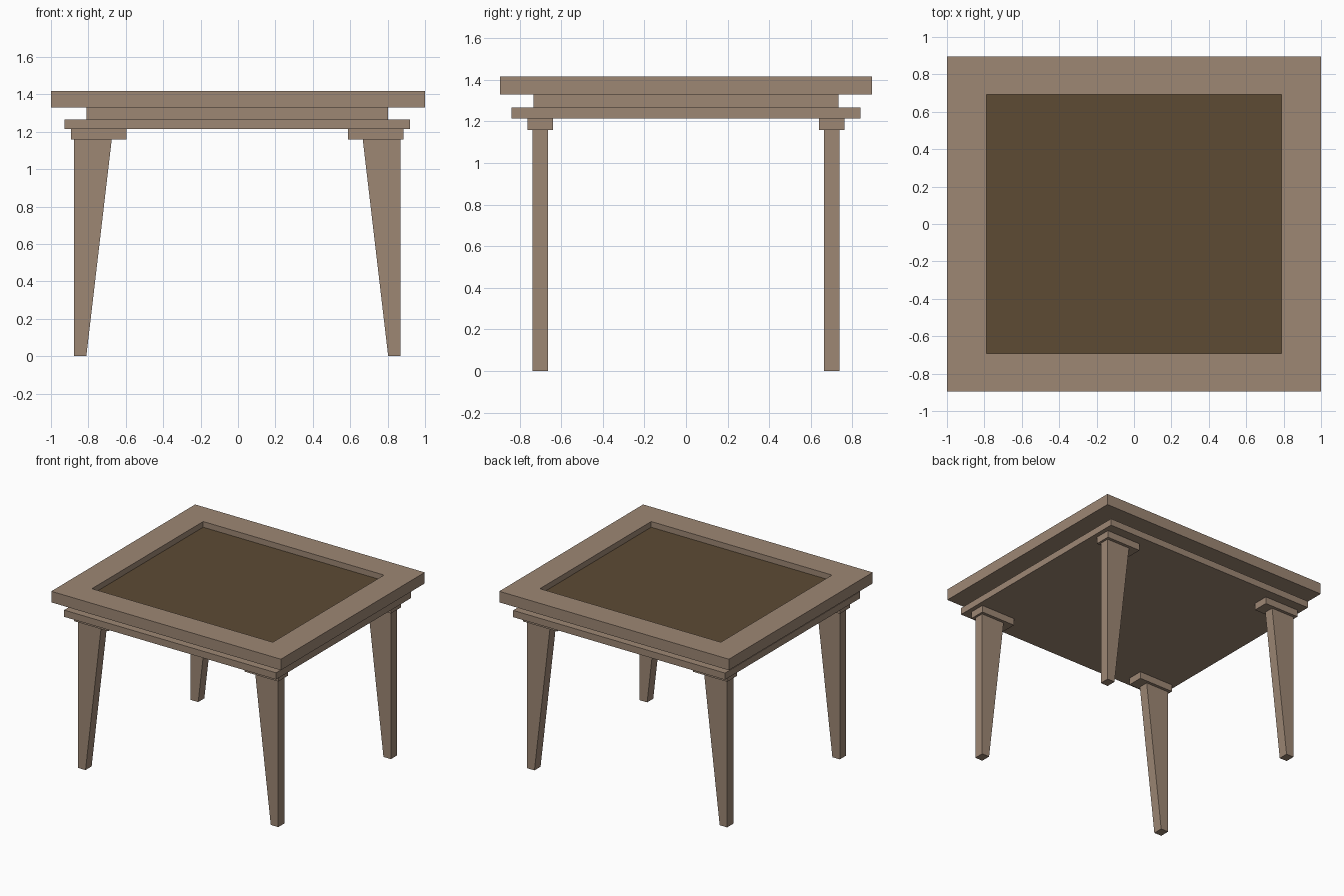
import bpy, bmesh

if "Cube" in bpy.data.objects:
    bpy.data.objects.remove(bpy.data.objects["Cube"])

def material(name, rgb):
    m = bpy.data.materials.new(name)
    m.diffuse_color = (*rgb, 1)
    m.use_nodes = True
    m.node_tree.nodes["Principled BSDF"].inputs["Base Color"].default_value = m.diffuse_color
    return m

WOOD = material("light wood", (0.337, 0.242, 0.175))
DARK = material("dark inlay", (0.109, 0.069, 0.034))
CX = -0.004  # the base sits a hair left of the top

def finish(name, bm, mat):
    bmesh.ops.recalc_face_normals(bm, faces=bm.faces[:])
    me = bpy.data.meshes.new(name)
    bm.to_mesh(me)
    bm.free()
    me.materials.append(mat)
    ob = bpy.data.objects.new(name, me)
    bpy.context.collection.objects.link(ob)
    return ob

def box(name, x0, x1, y0, y1, z0, z1, mat=WOOD):
    bm = bmesh.new()
    bmesh.ops.create_cube(bm, size=1)
    for v in bm.verts:
        v.co = (x1 if v.co.x > 0 else x0, y1 if v.co.y > 0 else y0, z1 if v.co.z > 0 else z0)
    return finish(name, bm, mat)

def frame(name, ox, oy, ix, iy, z0, z1):
    # rectangular ring: four mitred rails
    bm = bmesh.new()
    corners = [(-1, -1), (1, -1), (1, 1), (-1, 1)]
    rings = [[bm.verts.new((sx * a, sy * b, z)) for sx, sy in corners]
             for a, b, z in ((ox, oy, z0), (ox, oy, z1), (ix, iy, z1), (ix, iy, z0))]
    for k in range(4):
        r, s = rings[k], rings[(k + 1) % 4]
        for i in range(4):
            j = (i + 1) % 4
            bm.faces.new((r[i], r[j], s[j], s[i]))
    return finish(name, bm, WOOD)

# table top with recessed dark panel
frame("top_frame", 1.0, 0.895, 0.788, 0.692, 1.33, 1.417)
box("inlay_panel", -0.788, 0.788, -0.692, 0.692, 1.331, 1.372, DARK)

# stepped apron under the top
box("apron_neck", CX - 0.805, CX + 0.805, -0.734, 0.734, 1.267, 1.33)
box("apron_slab", CX - 0.923, CX + 0.923, -0.839, 0.839, 1.214, 1.267)

# legs: straight outer edge, tapered inner edge, with a pad on top
for sx, side in ((-1, "left"), (1, "right")):
    for sy, end in ((-1, "front"), (1, "back")):
        xs = sorted((CX + sx * 0.889, CX + sx * 0.593))
        ys = sorted((sy * 0.763, sy * 0.640))
        box(f"{end}_{side}_leg_pad", *xs, *ys, 1.16, 1.214)
        bm = bmesh.new()
        prof = [(0.872, 0), (0.807, 0), (0.671, 1.16), (0.872, 1.16)]
        f = bm.faces.new([bm.verts.new((CX + sx * x, sy * 0.663, z)) for x, z in prof])
        ext = bmesh.ops.extrude_face_region(bm, geom=[f])["geom"]
        bmesh.ops.translate(bm, vec=(0, sy * 0.076, 0),
                            verts=[g for g in ext if isinstance(g, bmesh.types.BMVert)])
        finish(f"{end}_{side}_leg", bm, WOOD)
